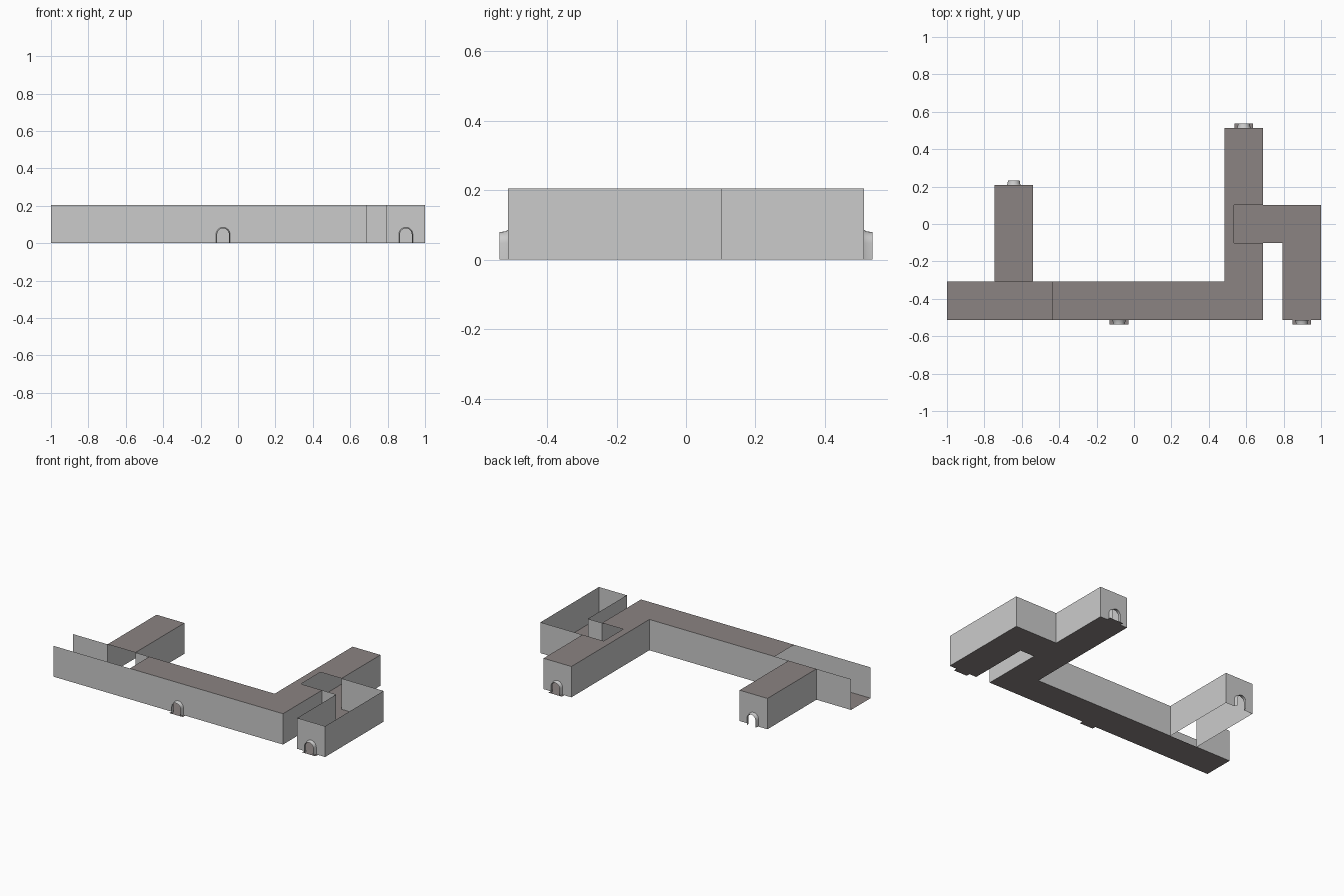
import bpy, bmesh, math

if "Cube" in bpy.data.objects:
    bpy.data.objects.remove(bpy.data.objects["Cube"])

H = 0.205            # wall height
F = -0.5125          # front wall line
B = F + 0.205        # back wall of the main hall
N = 0.5125           # far end of the long passage
DOOR_R, DOOR_TOP, DOOR_OUT = 0.0375, 0.085, 0.025


def material(name, rgb):
    m = bpy.data.materials.new(name)
    m.diffuse_color = (*rgb, 1)
    m.use_nodes = True
    m.node_tree.nodes["Principled BSDF"].inputs["Base Color"].default_value = m.diffuse_color
    return m


GREY = material("wall grey", (0.60, 0.60, 0.60))
BROWN = material("floor brown", (0.26, 0.23, 0.225))


def make(name, polys, mat):
    """One object from a list of polygons, welded together."""
    bm = bmesh.new()
    for poly in polys:
        bm.faces.new([bm.verts.new(p) for p in poly])
    bmesh.ops.remove_doubles(bm, verts=bm.verts, dist=1e-5)
    mesh = bpy.data.meshes.new(name)
    bm.to_mesh(mesh)
    bm.free()
    mesh.materials.append(mat)
    ob = bpy.data.objects.new(name, mesh)
    bpy.context.collection.objects.link(ob)
    return ob


def slab(x0, y0, x1, y1, z):
    return [(x0, y0, z), (x1, y0, z), (x1, y1, z), (x0, y1, z)]


def wall(x0, y0, x1, y1):
    return [(x0, y0, 0), (x1, y1, 0), (x1, y1, H), (x0, y0, H)]


def arch(cx, y, r, top, n=12):
    """Open arch outline from the left foot to the right foot."""
    spring = top - r
    pts = [(cx - r, y, 0)]
    for i in range(n + 1):
        a = math.pi * (1 - i / n)
        pts.append((cx + r * math.cos(a), y, spring + r * math.sin(a)))
    return pts + [(cx + r, y, 0)]


def door_wall(x0, x1, y, cx):
    """Wall along x with an arched doorway cut through it."""
    return ([(x0, y, 0)] + arch(cx, y, DOOR_R, DOOR_TOP)
            + [(x1, y, 0), (x1, y, H), (x0, y, H)])


def doorway(name, cx, y, out, step=True):
    """Flared arch lining, with a doorstep where there is a floor."""
    rings = [arch(cx, y + out * DOOR_OUT * t, DOOR_R - s, DOOR_TOP - s)
             for t, s in ((0, 0), (0.35, 0.004), (1, 0.006))]
    polys = []
    for a, b in zip(rings, rings[1:]):
        polys += [[a[i], a[i + 1], b[i + 1], b[i]] for i in range(len(a) - 1)]
    ob = make(name + "_arch", polys, GREY)
    bpy.context.view_layer.objects.active = ob
    ob.select_set(True)
    bpy.ops.object.shade_smooth_by_angle(angle=math.radians(30))
    ob.select_set(False)
    if step:
        ys = sorted((y, y + out * DOOR_OUT))
        make(name + "_step", [slab(cx - 0.05, ys[0], cx + 0.05, ys[1], 0)], BROWN)


# Main hall and long passage
make("main_walls", [
    door_wall(-1, 0.69, F, -0.08),
    wall(-1, B, -0.745, B),
    wall(-0.54, B, 0.485, B),
    wall(0.485, B, 0.485, N),
    wall(0.69, F, 0.69, -0.1025),
    wall(0.69, 0.1025, 0.69, N),
    door_wall(0.485, 0.69, N, 0.5875),
], GREY)
make("main_floor", [slab(-1, F, 0.485, B, 0), slab(0.485, F, 0.69, N, 0)], BROWN)
# Ceiling leaves the left end and the side junction open
make("main_ceiling", [
    slab(-0.4375, F, 0.485, B, H),
    slab(0.485, F, 0.69, -0.1025, H),
    slab(0.485, -0.1025, 0.535, 0.1025, H),
    slab(0.485, 0.1025, 0.69, N, H),
], BROWN)

# Left branch: roofed, without floor
make("branch_walls", [
    wall(-0.745, B, -0.745, 0.2075),
    wall(-0.54, B, -0.54, 0.2075),
    door_wall(-0.745, -0.54, 0.2075, -0.6425),
], GREY)
make("branch_ceiling", [slab(-0.745, B, -0.54, 0.2075, H)], BROWN)

# Right side passage: floored, without roof
make("side_walls", [
    wall(0.69, 0.1025, 1, 0.1025),
    wall(1, F, 1, 0.1025),
    wall(0.795, F, 0.795, -0.1025),
    wall(0.69, -0.1025, 0.795, -0.1025),
    door_wall(0.795, 1, F, 0.8975),
], GREY)
make("side_floor", [slab(0.69, -0.1025, 0.795, 0.1025, 0),
                    slab(0.795, F, 1, 0.1025, 0)], BROWN)

# Doorways
doorway("front_door", -0.08, F, -1)
doorway("side_door", 0.8975, F, -1)
doorway("back_door", 0.5875, N, 1)
doorway("branch_door", -0.6425, 0.2075, 1, step=False)
